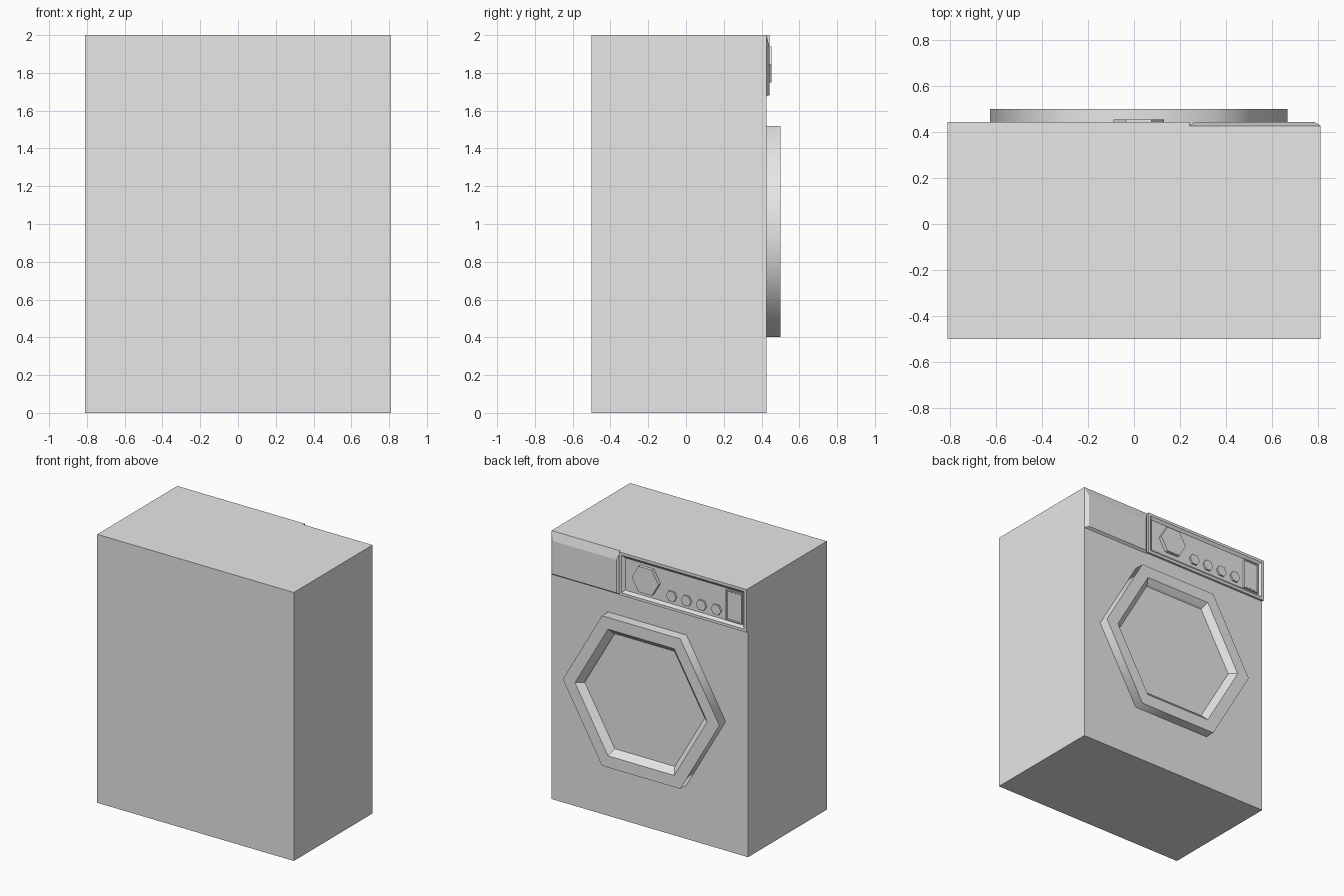
import bpy, bmesh
from math import cos, sin, pi

cube = bpy.data.objects.get("Cube")
if cube:
    bpy.data.objects.remove(cube, do_unlink=True)

# Single grey finish
grey = bpy.data.materials.new("light_grey")
grey.use_nodes = True
colour = (0.8, 0.8, 0.8, 1)
grey.diffuse_color = colour
grey.node_tree.nodes["Principled BSDF"].inputs["Base Color"].default_value = colour

BACK = 0.426   # cabinet face that carries the door and controls
SEAT = 0.42    # depth at which attached parts start, inside the cabinet


def loft(name, loops, smooth_bands=()):
    """Bridge equal-sized point loops in order and cap both ends."""
    bm = bmesh.new()
    rings = [[bm.verts.new(p) for p in loop] for loop in loops]
    n = len(rings[0])
    for band, (a, b) in enumerate(zip(rings, rings[1:])):
        for i in range(n):
            j = (i + 1) % n
            face = bm.faces.new((a[i], a[j], b[j], b[i]))
            face.smooth = band in smooth_bands
    bm.faces.new(rings[0])
    bm.faces.new(rings[-1])
    bmesh.ops.recalc_face_normals(bm, faces=bm.faces)
    mesh = bpy.data.meshes.new(name)
    bm.to_mesh(mesh)
    bm.free()
    mesh.materials.append(grey)
    obj = bpy.data.objects.new(name, mesh)
    bpy.context.collection.objects.link(obj)
    return obj


def rect(x0, x1, z0, z1, y, inset=0):
    x0, x1, z0, z1 = x0 + inset, x1 - inset, z0 + inset, z1 - inset
    return [(x0, y, z0), (x1, y, z0), (x1, y, z1), (x0, y, z1)]


def hexagon(x, z, radius, y):
    return [(x + radius * cos(i * pi / 3), y, z + radius * sin(i * pi / 3))
            for i in range(6)]


def hex_part(name, x, z, profile, smooth_bands=()):
    return loft(name, [hexagon(x, z, r, y) for r, y in profile], smooth_bands)


# Cabinet
loft("cabinet", [rect(-0.81, 0.81, 0, 2, -0.5), rect(-0.81, 0.81, 0, 2, BACK)])

# Round-ish door: outer wall, flat rim, sloped inner lip, recessed window
hex_part("door", 0.02, 0.96,
         [(0.645, SEAT), (0.645, 0.5), (0.545, 0.5), (0.505, 0.468), (0.495, 0.456)],
         smooth_bands=(0,))

# Detergent drawer with bevelled edges
loft("detergent_drawer", [
    rect(0.24, 0.81, 1.675, 2, SEAT),
    rect(0.24, 0.81, 1.675, 2, BACK),
    rect(0.262, 0.782, 1.688, 1.935, 0.443),
])

# Control panel: raised frame around a shallow tray
panel = (-0.81, 0.24, 1.68, 2)
loft("control_panel", [
    rect(*panel, SEAT),
    rect(*panel, 0.443),
    rect(*panel, 0.443, 0.02),
    rect(*panel, 0.428, 0.04),
])

# Program dial and row of buttons
hex_part("program_dial", 0.02, 1.845, [(0.11, SEAT), (0.11, 0.453)])
for i in range(4):
    hex_part(f"button_{i + 1}", -0.185 - 0.123 * i, 1.78,
             [(0.042, SEAT), (0.042, 0.441)])

# Display plate at the end of the panel
display = (-0.765, -0.635, 1.725, 1.955)
loft("display", [rect(*display, SEAT), rect(*display, 0.44),
                 rect(*display, 0.44, 0.008), rect(*display, 0.436, 0.012)])
